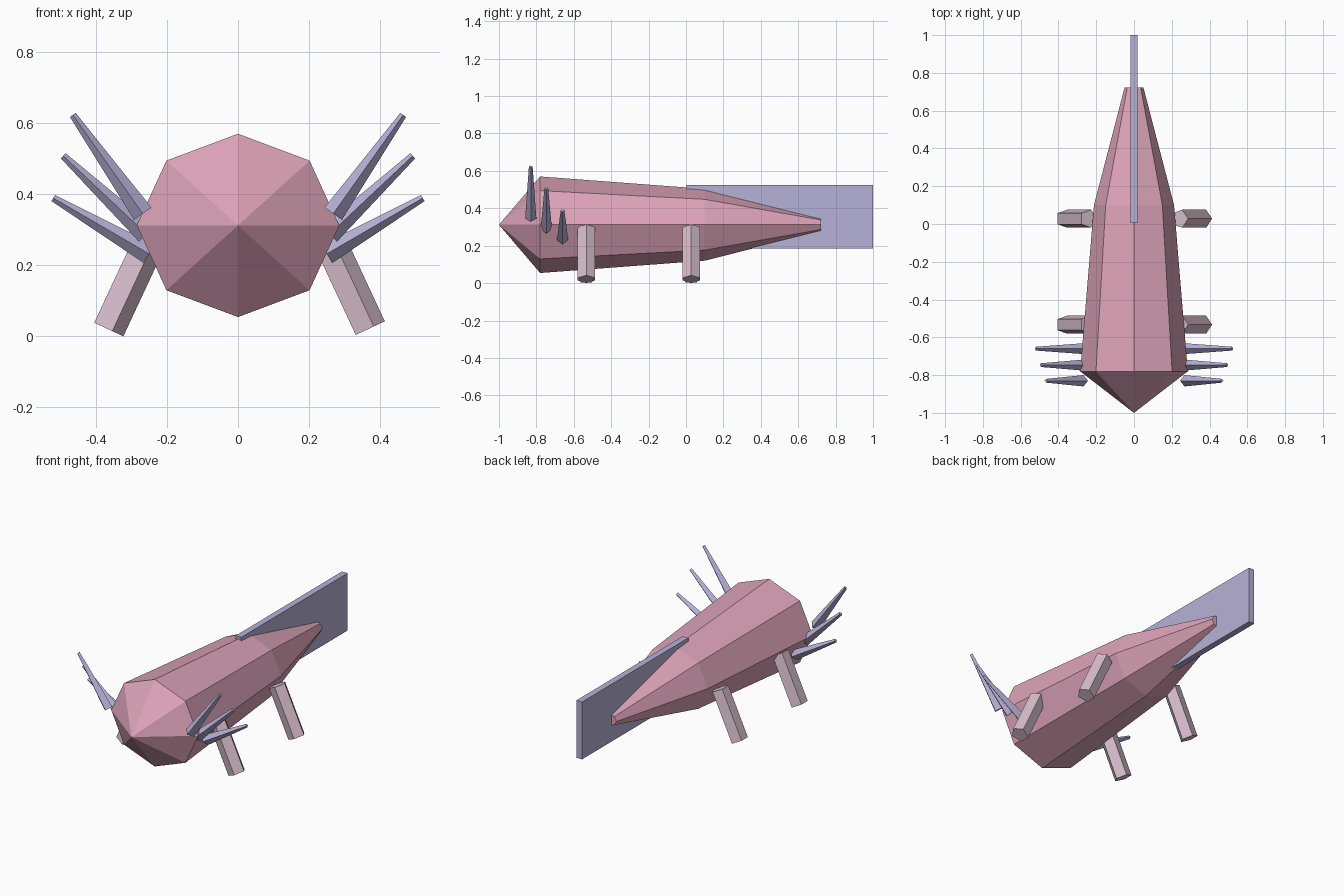
import bpy, bmesh
from math import sin, cos, pi
from mathutils import Vector, Matrix

cube = bpy.data.objects.get("Cube")
if cube:
    bpy.data.objects.remove(cube, do_unlink=True)


def make_material(name, color):
    mat = bpy.data.materials.new(name)
    mat.use_nodes = True
    mat.diffuse_color = (*color, 1)
    mat.node_tree.nodes["Principled BSDF"].inputs["Base Color"].default_value = (*color, 1)
    return mat


PINK = make_material("dusty pink", (0.72, 0.37, 0.48))
PALE = make_material("pale mauve", (0.68, 0.51, 0.60))
LILAC = make_material("lilac", (0.47, 0.44, 0.68))


def finish(bm, name, mat):
    bmesh.ops.recalc_face_normals(bm, faces=bm.faces)
    mesh = bpy.data.meshes.new(name)
    bm.to_mesh(mesh)
    bm.free()
    mesh.materials.append(mat)
    obj = bpy.data.objects.new(name, mesh)
    bpy.context.collection.objects.link(obj)
    return obj


def bridge(bm, a, b):
    n = len(a)
    for i in range(n):
        j = (i + 1) % n
        bm.faces.new((a[i], a[j], b[j], b[i]))


# Rod between two points in a plane of constant y, one corner facing +x
def rod(name, mat, start, end, y, sides, r_start, r_end):
    bm = bmesh.new()
    p, q = Vector((start[0], y, start[1])), Vector((end[0], y, end[1]))
    axis = (q - p).normalized()
    across = Vector((axis.z, 0, -axis.x))
    if across.x < 0:
        across = -across
    rings = []
    for centre, r in ((p, r_start), (q, r_end)):
        angles = [2 * pi * i / sides for i in range(sides)]
        rings.append([bm.verts.new(centre + across * r * cos(a) + Vector((0, r * sin(a), 0)))
                      for a in angles])
        bm.faces.new(rings[-1])
    bridge(bm, *rings)
    return finish(bm, name, mat)


# Body: eight-sided rings with a pointed snout
MID = 0.312
bm = bmesh.new()
rings = []
for y, rx, rz in ((-0.78, 0.285, 0.258), (0.1, 0.212, 0.192), (0.722, 0.05, 0.036)):
    rings.append([bm.verts.new((rx * cos(i * pi / 4), y, MID + rz * sin(i * pi / 4)))
                  for i in range(8)])
for a, b in zip(rings, rings[1:]):
    bridge(bm, a, b)
snout = bm.verts.new((0, -1, MID))
for i in range(8):
    bm.faces.new((snout, rings[0][i], rings[0][(i + 1) % 8]))
bm.faces.new(rings[-1])
finish(bm, "body", PINK)

# Tail fin: thin upright slab
bm = bmesh.new()
bmesh.ops.create_cube(bm, size=1, matrix=Matrix.Translation((0, 0.502, 0.355))
                      @ Matrix.Diagonal((0.037, 0.996, 0.34, 1)))
finish(bm, "tail_fin", LILAC)

# Legs and gill spines on both sides
SPINES = (("upper", -0.83, (0.268, 0.345), (0.465, 0.623)),
          ("middle", -0.747, (0.258, 0.288), (0.492, 0.508)),
          ("lower", -0.66, (0.25, 0.232), (0.52, 0.389)))
for side, s in (("left", 1), ("right", -1)):
    for place, y in (("front", -0.533), ("back", 0.028)):
        rod(f"{place}_{side}_leg", PALE, (s * 0.368, 0.021), (s * 0.241, 0.293),
            y, 5, 0.05, 0.05)
    for place, y, root, tip in SPINES:
        rod(f"{place}_{side}_gill_spine", LILAC, (s * root[0], root[1]),
            (s * tip[0], tip[1]), y, 4, 0.03, 0.01)
